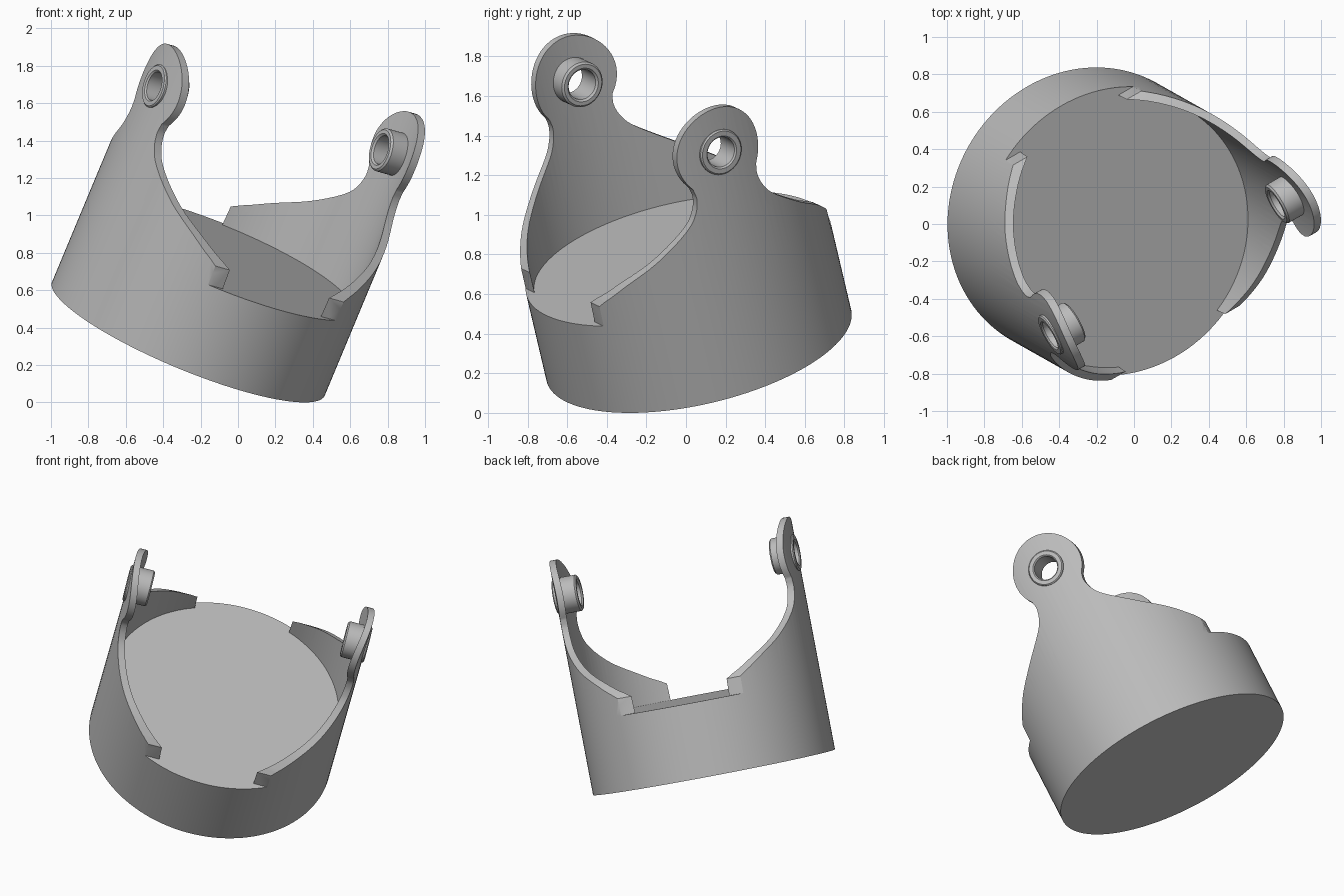
import bpy, bmesh, math
from mathutils import Matrix, Vector

cube = bpy.data.objects.get("Cube")
if cube:
    bpy.data.objects.remove(cube, do_unlink=True)

RADIUS, INNER, FLOOR = 0.79, 0.747, 0.485
EAR_Z, EAR_R = 1.29, 0.235

# Tilted frame of the cup: local x runs through both ears, local z is the cup axis
axis = Vector((0.376, -0.212, 0.902)).normalized()
across = Vector((0.84, 0.487, -0.24))
across = (across - axis * across.dot(axis)).normalized()
side = axis.cross(across)
frame = Matrix((across, side, axis)).transposed().to_4x4()
frame.translation = (-0.265, 0.065, 0.341)

grey = bpy.data.materials.new("grey")
grey.use_nodes = True
grey.diffuse_color = (0.5, 0.5, 0.5, 1)
grey.node_tree.nodes["Principled BSDF"].inputs["Base Color"].default_value = (0.5, 0.5, 0.5, 1)


def make(name, bm):
    bmesh.ops.recalc_face_normals(bm, faces=bm.faces)
    mesh = bpy.data.meshes.new(name)
    bm.to_mesh(mesh)
    bm.free()
    mesh.materials.append(grey)
    obj = bpy.data.objects.new(name, mesh)
    bpy.context.collection.objects.link(obj)
    return obj


def lathe(name, profile, steps):
    """Spin a closed (radius, height) loop around local z."""
    bm = bmesh.new()
    rings = [[bm.verts.new((r * math.cos(a), r * math.sin(a), z)) for r, z in profile]
             for a in (math.tau * i / steps for i in range(steps))]
    count = len(profile)
    for i, ring in enumerate(rings):
        nxt = rings[(i + 1) % steps]
        for j in range(count):
            k = (j + 1) % count
            bm.faces.new((ring[j], nxt[j], nxt[k], ring[k]))
    return make(name, bm)


def cylinder(name, radius, depth, steps):
    bm = bmesh.new()
    bmesh.ops.create_cone(bm, cap_ends=True, segments=steps, radius1=radius,
                          radius2=radius, depth=depth)
    return make(name, bm)


def smooth_curve(points, steps=6):
    """Catmull-Rom curve through the points."""
    pts = [Vector(p) for p in points]
    pts = [pts[0] * 2 - pts[1]] + pts + [pts[-1] * 2 - pts[-2]]
    out = []
    for a, b, c, d in zip(pts, pts[1:], pts[2:], pts[3:]):
        for i in range(steps):
            t = i / steps
            out.append(0.5 * (2 * b + (c - a) * t + (2 * a - 5 * b + 4 * c - d) * t ** 2
                              + (3 * b - a - 3 * c + d) * t ** 3))
    return out + [pts[-2]]


def boolean(obj, cutter, operation):
    mod = obj.modifiers.new(operation, "BOOLEAN")
    mod.operation, mod.object, mod.solver = operation, cutter, "EXACT"
    bpy.context.view_layer.objects.active = obj
    bpy.ops.object.modifier_apply(modifier=mod.name)
    bpy.data.objects.remove(cutter, do_unlink=True)


# Solid base with a flat floor
base = cylinder("base", RADIUS, FLOOR, 128)
base.data.transform(Matrix.Translation((0, 0, FLOOR / 2)))

# Side walls: a tube trimmed to the ear outline
walls = lathe("side_walls", [(RADIUS, FLOOR), (RADIUS, 1.7), (INNER, 1.7), (INNER, FLOOR)], 128)
flank = [Vector((0.68, FLOOR - 0.1)), Vector((0.677, 0.595))]
flank += smooth_curve([(0.655, 0.622), (0.56, 0.71), (0.415, 0.815), (0.255, 0.945),
                       (0.2, 1.02), (0.18, 1.09), (0.187, 1.145)])
ear = [Vector((EAR_R * math.cos(a), EAR_Z + EAR_R * math.sin(a)))
       for a in (math.radians(-34 + 248 * i / 40) for i in range(41))]
outline = flank + ear + [Vector((-p.x, p.y)) for p in reversed(flank)]
bm = bmesh.new()
face = bm.faces.new([bm.verts.new((-1, p.x, p.y)) for p in outline])
moved = bmesh.ops.extrude_face_region(bm, geom=[face])["geom"]
bmesh.ops.translate(bm, vec=(2, 0, 0), verts=[v for v in moved if isinstance(v, bmesh.types.BMVert)])
boolean(walls, make("outline_cutter", bm), "INTERSECT")

# Pivot holes through both ears
to_pivot = Matrix.Translation((0, 0, EAR_Z)) @ Matrix.Rotation(math.pi / 2, 4, "Y")
drill = cylinder("hole_cutter", 0.1, 3, 48)
drill.data.transform(to_pivot)
boolean(walls, drill, "DIFFERENCE")

# Pivot bushings, reaching inward from each ear
bushings = []
for name, turn in (("left_bushing", 0), ("right_bushing", math.pi)):
    ring = lathe(name, [(0.088, 0.64), (0.108, 0.64), (0.118, 0.65), (0.118, 0.793),
                        (0.111, 0.80), (0.086, 0.80), (0.078, 0.792), (0.078, 0.65)], 48)
    ring.data.transform(Matrix.Rotation(turn, 4, "Z") @ to_pivot)
    bushings.append(ring)

# Tilt everything and smooth the round surfaces
for obj in [base, walls] + bushings:
    obj.data.transform(frame)
    bpy.ops.object.select_all(action="DESELECT")
    obj.select_set(True)
    bpy.context.view_layer.objects.active = obj
    bpy.ops.object.shade_smooth_by_angle(angle=math.radians(30))
